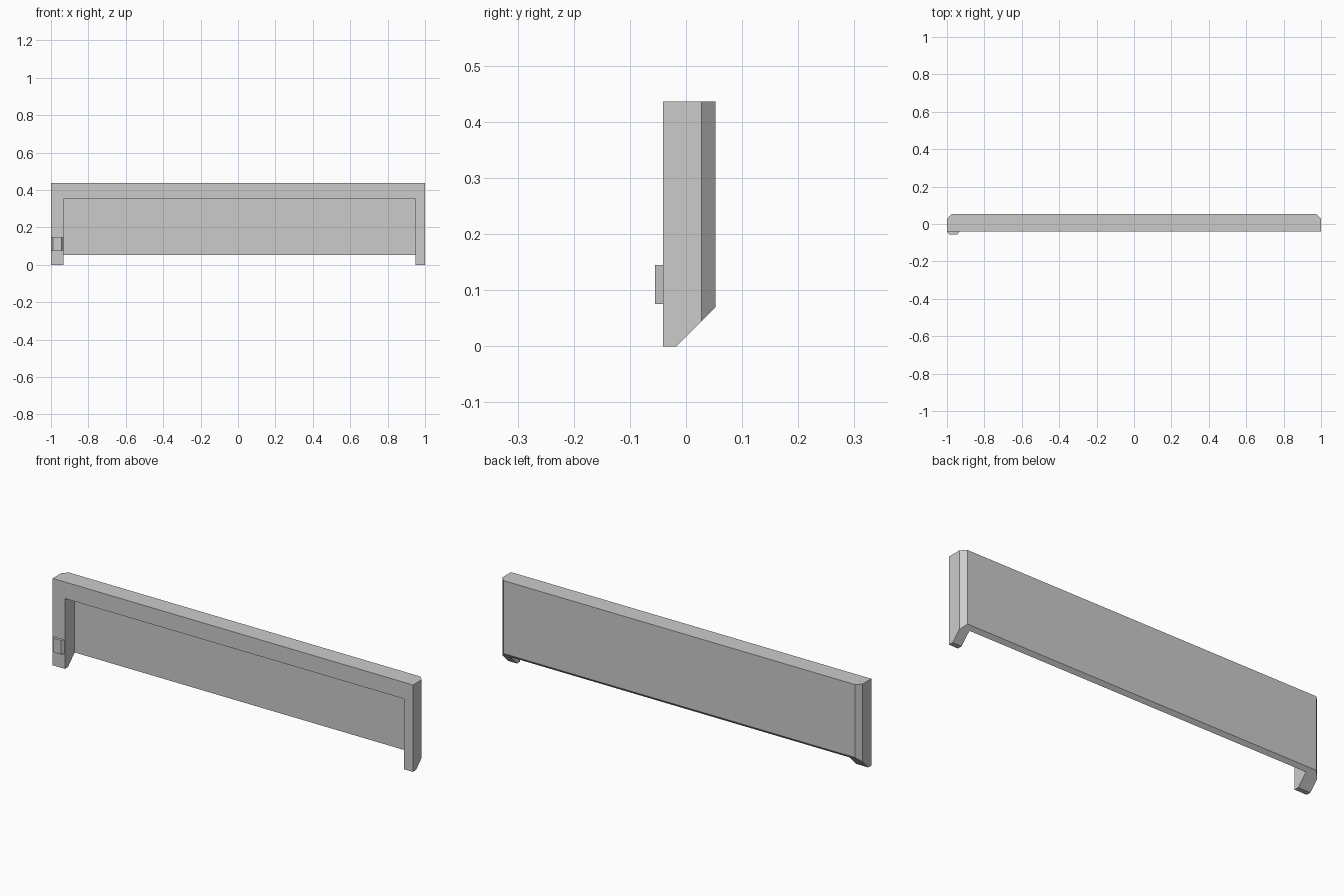
import bpy, bmesh
from mathutils import Vector

cube = bpy.data.objects.get("Cube")
if cube:
    bpy.data.objects.remove(cube, do_unlink=True)

grey = bpy.data.materials.new("plain grey")
grey.use_nodes = True
colour = (0.6, 0.6, 0.6, 1)
grey.diffuse_color = colour
grey.node_tree.nodes["Principled BSDF"].inputs["Base Color"].default_value = colour

FRONT, BACK, TOP = -0.041, 0.053, 0.436
CHAMFER = 0.025


def prism(name, outline, z0, z1):
    """Extrude an x-y outline between two heights."""
    bm = bmesh.new()
    face = bm.faces.new([bm.verts.new((x, y, z0)) for x, y in outline])
    made = bmesh.ops.extrude_face_region(bm, geom=[face])["geom"]
    verts = [v for v in made if isinstance(v, bmesh.types.BMVert)]
    bmesh.ops.translate(bm, verts=verts, vec=(0, 0, z1 - z0))
    bmesh.ops.recalc_face_normals(bm, faces=bm.faces)
    mesh = bpy.data.meshes.new(name)
    bm.to_mesh(mesh)
    bm.free()
    mesh.materials.append(grey)
    obj = bpy.data.objects.new(name, mesh)
    bpy.context.collection.objects.link(obj)
    return obj


# Panel with chamfered rear corners
panel = prism("panel_frame", [
    (-1, FRONT), (1, FRONT), (1, BACK - CHAMFER), (1 - CHAMFER, BACK),
    (CHAMFER - 1, BACK), (-1, BACK - CHAMFER)], 0, TOP)

# Slanted cut along the rear bottom edge
bm = bmesh.new()
bm.from_mesh(panel.data)
cut = bmesh.ops.bisect_plane(
    bm, geom=bm.verts[:] + bm.edges[:] + bm.faces[:],
    plane_co=Vector((0, -0.017, 0)), plane_no=Vector((0, 1, -1)), clear_outer=True)
rim = [e for e in cut["geom_cut"] if isinstance(e, bmesh.types.BMEdge)]
bmesh.ops.holes_fill(bm, edges=rim, sides=0)
bmesh.ops.recalc_face_normals(bm, faces=bm.faces)
bm.to_mesh(panel.data)
bm.free()

# Front recess, open at the bottom, leaving a leg at each end
recess = prism("recess_cutter", [
    (-0.932, -0.2), (0.95, -0.2), (0.95, 0.036), (-0.932, 0.036)], -0.1, 0.353)
recess.hide_render = True
recess.hide_viewport = True
recess.display_type = 'WIRE'
cutter = panel.modifiers.new("recess", 'BOOLEAN')
cutter.operation = 'DIFFERENCE'
cutter.solver = 'EXACT'
cutter.object = recess

# Small raised catch with bevelled sides on the right leg
prism("catch", [
    (-0.999, FRONT), (-0.989, -0.055), (-0.944, -0.055), (-0.934, FRONT)],
    0.075, 0.145)
